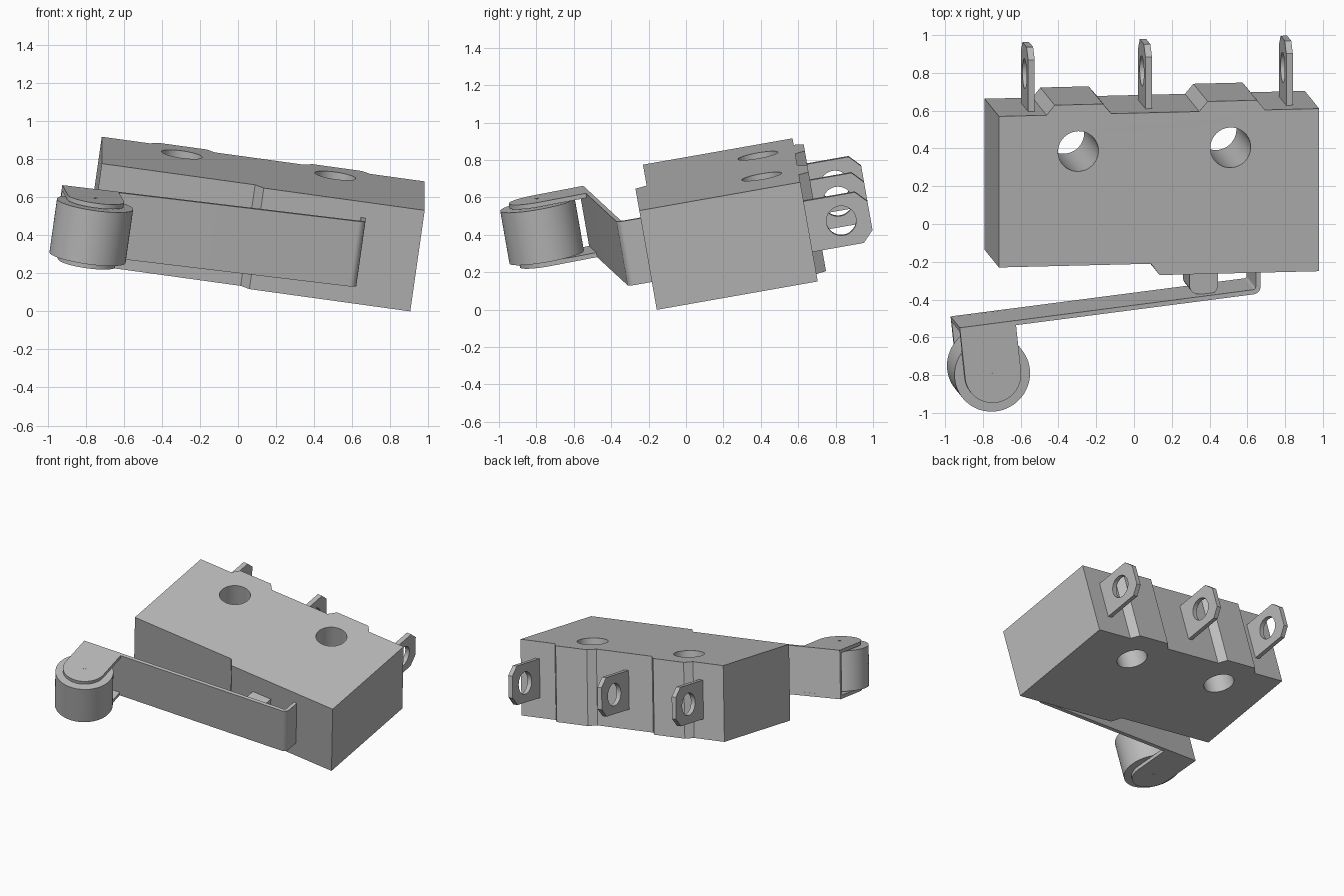
import bpy, bmesh, math
from mathutils import Matrix, Vector

if "Cube" in bpy.data.objects:
    bpy.data.objects.remove(bpy.data.objects["Cube"])

# The whole switch is tilted: 8 deg about Y, then 10 deg about X
TILT = Matrix.Rotation(math.radians(10), 4, 'X') @ Matrix.Rotation(math.radians(8), 4, 'Y')
SIDEWAYS = Matrix(((0, 0, 1, 0), (1, 0, 0, 0), (0, 1, 0, 0), (0, 0, 0, 1)))

grey = bpy.data.materials.new("light_grey")
grey.diffuse_color = (0.5, 0.5, 0.5, 1)
grey.use_nodes = True
grey.node_tree.nodes["Principled BSDF"].inputs["Base Color"].default_value = grey.diffuse_color


def arc(cx, cy, r, a0, a1, n):
    """Points on an arc, angles in degrees."""
    return [(cx + r * math.cos(math.radians(a0 + (a1 - a0) * i / n)),
             cy + r * math.sin(math.radians(a0 + (a1 - a0) * i / n))) for i in range(n + 1)]


def circle(cx, cy, r, n=48):
    return arc(cx, cy, r, 0, 360, n)[:-1]


def plate(name, loops, z0, z1, orient=Matrix()):
    """Extrude a flat profile (first loop outer, the rest holes) from z0 to z1."""
    cu = bpy.data.curves.new(name, 'CURVE')
    cu.dimensions = '2D'
    cu.fill_mode = 'BOTH'
    cu.extrude = (z1 - z0) / 2
    for loop in loops:
        sp = cu.splines.new('POLY')
        sp.points.add(len(loop) - 1)
        for p, (x, y) in zip(sp.points, loop):
            p.co = (x, y, 0, 1)
        sp.use_cyclic_u = True
    tmp = bpy.data.objects.new(name + "_tmp", cu)
    bpy.context.scene.collection.objects.link(tmp)
    dg = bpy.context.evaluated_depsgraph_get()
    me = bpy.data.meshes.new_from_object(tmp.evaluated_get(dg))
    bpy.data.objects.remove(tmp)
    bpy.data.curves.remove(cu)
    me.transform(TILT @ orient @ Matrix.Translation((0, 0, (z0 + z1) / 2)))
    bm = bmesh.new()
    bm.from_mesh(me)
    bmesh.ops.remove_doubles(bm, verts=bm.verts, dist=1e-5)
    bmesh.ops.recalc_face_normals(bm, faces=bm.faces)
    bm.to_mesh(me)
    bm.free()
    me.shade_smooth()
    me.set_sharp_from_angle(angle=math.radians(30))
    me.materials.clear()
    me.materials.append(grey)
    ob = bpy.data.objects.new(name, me)
    bpy.context.scene.collection.objects.link(ob)
    return ob


# Housing with stepped front, two raised pads at the back and two mounting holes
body = [(-.82, -.092), (-.007, -.092), (.039, -.154), (.892, -.154), (.892, .72),
        (.602, .72), (.559, .773), (.296, .773), (.251, .72),
        (-.219, .72), (-.264, .773), (-.522, .773), (-.565, .72), (-.82, .72)]
plate("housing", [body, circle(-.396, .522, .108), circle(.418, .522, .108)], .152, .696)

# Three solder terminals
MID = .435
tab = [(.70, MID - .139), (.998, MID - .139), (1.056, MID - .078),
       (1.056, MID + .078), (.998, MID + .139), (.70, MID + .139)]
for i, x in enumerate((-.629, -.002, .751)):
    plate(f"terminal_{i + 1}", [tab, circle(.90, MID, .08, 32)], x - .0175, x + .0175, SIDEWAYS)

# Plunger with rounded front corners
plunger = ([(.372, -.12), (.22, -.12)] + arc(.265, -.242, .045, 180, 270, 8)
           + arc(.327, -.242, .045, 270, 360, 8))
plate("plunger", [plunger], .30, .55)

# Lever strip, bent back to the housing at its right end
u = Vector((.9943, .1064))          # along the lever
n = Vector((.1064, -.9943))         # away from the housing
A = Vector((-1.015, -.451))         # free outer corner
T = .025
LO, HI = .262, .612
strip = ([tuple(A)] + arc(.55, -.245, .04, 276, 360, 8) + [(.59, -.15), (.565, -.15)]
         + arc(.55, -.245, .015, 360, 276, 8) + [tuple(A - n * T)])
plate("lever", [strip], LO, HI)

# Two rounded ears that hold the roller
W, L = .15, .251
pivot = A + u * W + n * L
ear_uv = [(0, -T)] + [(W - x, L + y) for x, y in arc(0, 0, W, 0, 180, 32)] + [(2 * W, -T)]
ear = [tuple(A + u * a + n * b) for a, b in ear_uv]
for name, z in (("lower_ear", LO), ("upper_ear", HI - T)):
    plate(name, [ear], z, z + T)

# Roller and its pin
plate("roller", [circle(*pivot, .202, 64)], LO + T + .006, HI - T - .006)
plate("roller_pin", [circle(*pivot, .011, 16)], LO - .002, HI + .002)
